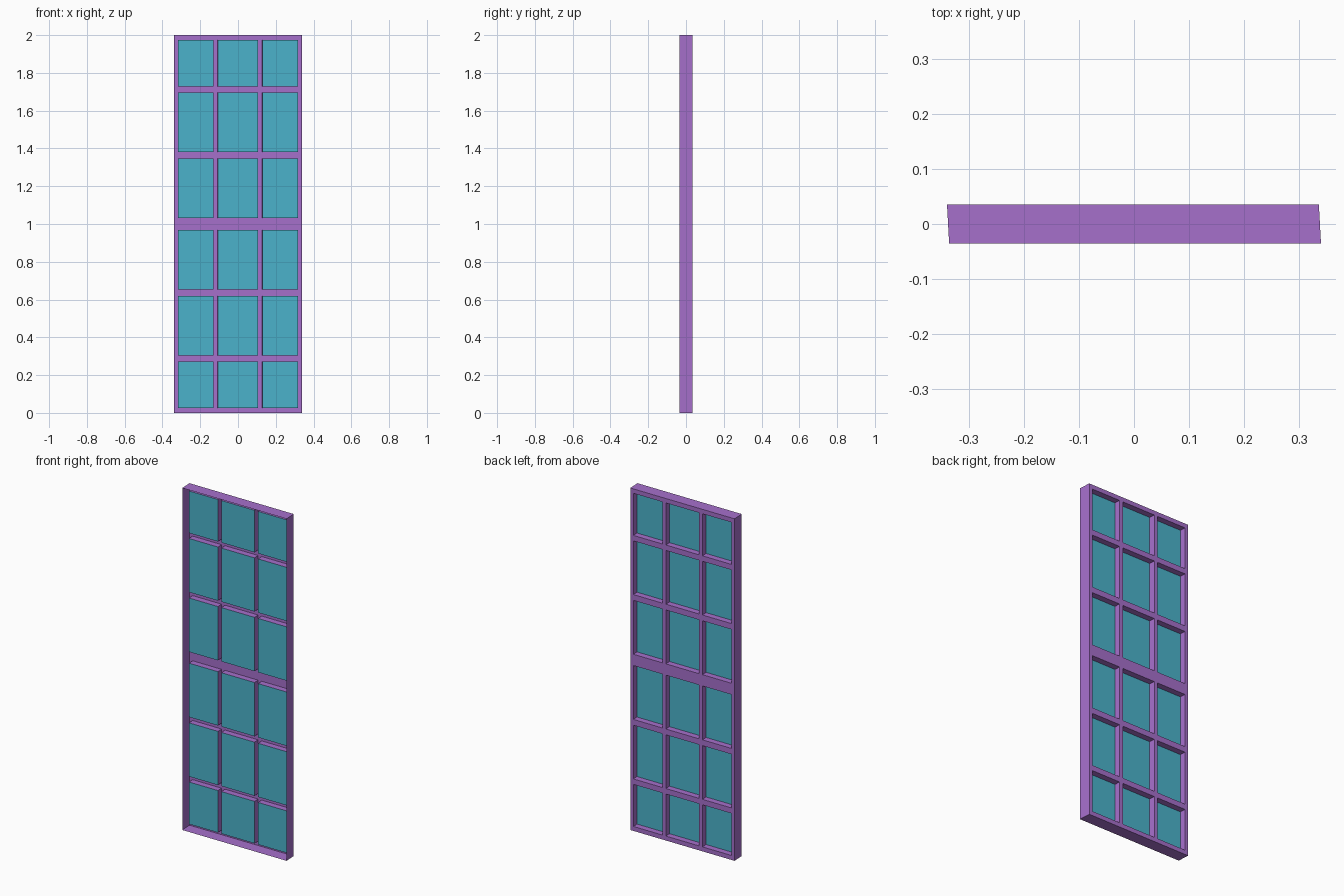
import bpy, bmesh

if "Cube" in bpy.data.objects:
    bpy.data.objects.remove(bpy.data.objects["Cube"])

BACK, GLASS, FRONT = 0.0355, 0.0, -0.0355   # depth planes
SHEAR = -0.054                              # slight sideways slant with depth

# Break lines of the lattice: odd intervals are openings
half_x = [0.107, 0.13, 0.317, 0.3375]
xs = [-x for x in reversed(half_x)] + half_x
low_z = [0, 0.026, 0.272, 0.304, 0.618, 0.652, 0.967]
zs = low_z + [2 - z for z in reversed(low_z)]


def material(name, color):
    m = bpy.data.materials.new(name)
    m.diffuse_color = color
    m.use_nodes = True
    m.node_tree.nodes["Principled BSDF"].inputs["Base Color"].default_value = m.diffuse_color
    return m


def quad(bm, pts):
    bm.faces.new([bm.verts.new((x + SHEAR * y, y, z)) for x, y, z in pts])


def finish(bm, name, mat):
    bmesh.ops.remove_doubles(bm, verts=bm.verts, dist=1e-5)
    me = bpy.data.meshes.new(name)
    bm.to_mesh(me)
    bm.free()
    me.materials.append(mat)
    ob = bpy.data.objects.new(name, me)
    bpy.context.collection.objects.link(ob)


def panel(bm, x0, x1, z0, z1, y):
    # flat rectangle facing the back
    quad(bm, [(x1, y, z0), (x0, y, z0), (x0, y, z1), (x1, y, z1)])


def ring(bm, x0, x1, z0, z1, ya, yb):
    # four walls joining a rectangle at depth ya to the same one at yb
    c = [(x0, z0), (x1, z0), (x1, z1), (x0, z1)]
    for (ax, az), (bx, bz) in zip(c, c[1:] + c[:1]):
        quad(bm, [(ax, ya, az), (bx, ya, bz), (bx, yb, bz), (ax, yb, az)])


frame, glass = bmesh.new(), bmesh.new()

# Back lattice with recessed openings, a pane at the bottom of each recess
for i in range(len(xs) - 1):
    for j in range(len(zs) - 1):
        cell = (xs[i], xs[i + 1], zs[j], zs[j + 1])
        if i % 2 and j % 2:
            ring(frame, *cell, BACK, GLASS)
            panel(glass, *cell, GLASS)
        else:
            panel(frame, *cell, BACK)

# Outer walls, open towards the front
ring(frame, xs[0], xs[-1], zs[0], zs[-1], FRONT, BACK)

finish(frame, "window_frame", material("frame_purple", (0.38, 0.16, 0.6, 1)))
finish(glass, "window_panes", material("pane_blue", (0.07, 0.45, 0.6, 1)))
